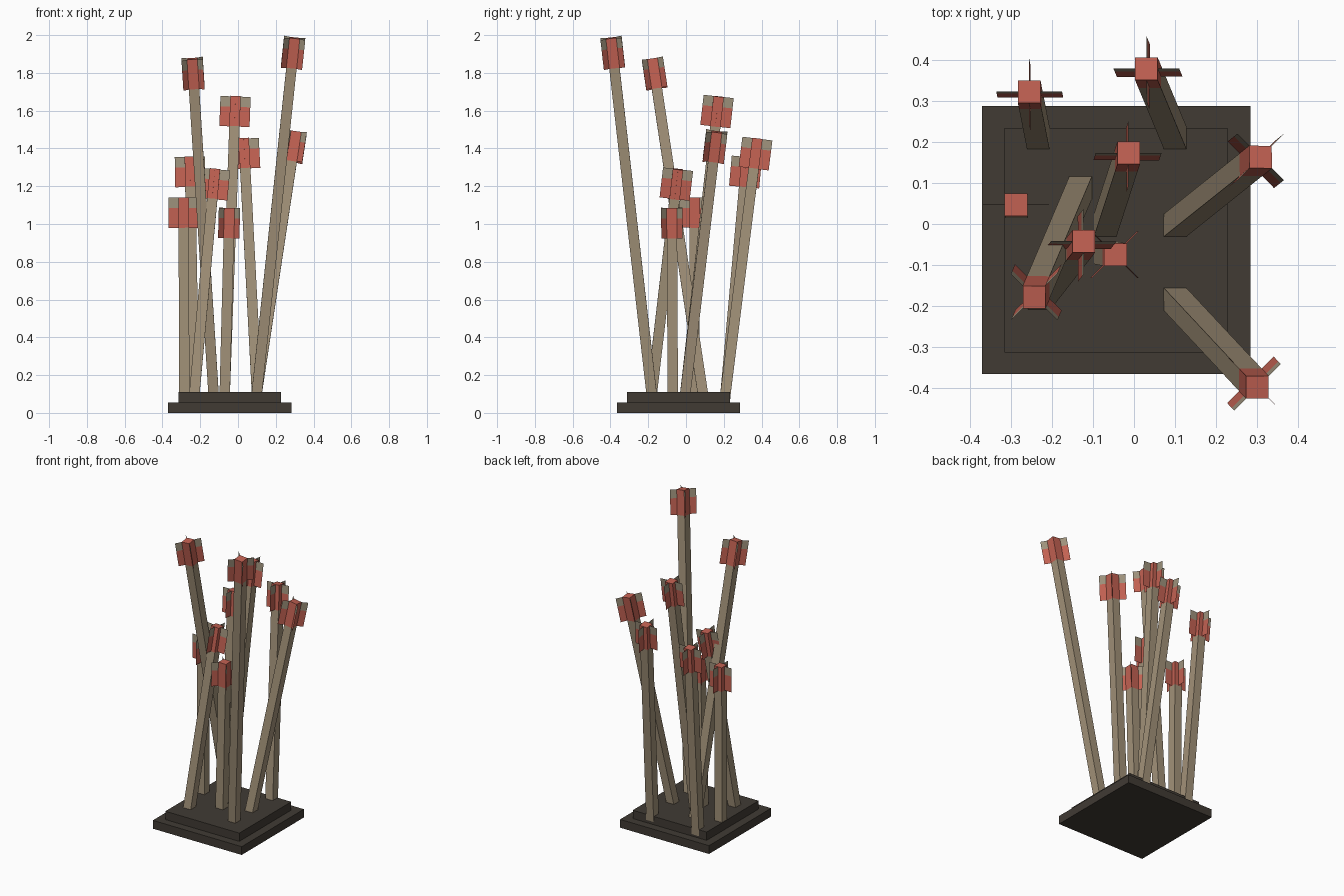
import bpy, bmesh, math
from mathutils import Vector, Matrix

if "Cube" in bpy.data.objects:
    bpy.data.objects.remove(bpy.data.objects["Cube"])


def material(name, rgb):
    m = bpy.data.materials.new(name)
    m.diffuse_color = (*rgb, 1)
    m.use_nodes = True
    m.node_tree.nodes["Principled BSDF"].inputs["Base Color"].default_value = m.diffuse_color
    return m


STONE = material("dark_stone", (0.052, 0.043, 0.034))
WOOD = material("tan_wood", (0.36, 0.285, 0.19))
RED = material("red_feather", (0.54, 0.12, 0.085))
PALE = material("grey_tan_feather", (0.34, 0.285, 0.20))

SHAFT = 0.055      # shaft thickness
SPAN = 0.08        # feather reach from the shaft axis
HEAD = 0.16        # length of the feathered end
TIP = 0.055        # pale band at the top of each feather


def new_object(name, bm, mats):
    bmesh.ops.recalc_face_normals(bm, faces=bm.faces)
    me = bpy.data.meshes.new(name)
    bm.to_mesh(me)
    bm.free()
    for m in mats:
        me.materials.append(m)
    ob = bpy.data.objects.new(name, me)
    bpy.context.collection.objects.link(ob)
    return ob


def box(name, lo, hi, mat):
    lo, hi = Vector(lo), Vector(hi)
    bm = bmesh.new()
    bmesh.ops.create_cube(bm, size=1, matrix=Matrix.Translation((lo + hi) / 2)
                          @ Matrix.Diagonal((*(hi - lo), 1)))
    return new_object(name, bm, [mat])


def feathers(name, angle):
    """Four thin vanes round the shaft end, hanging down from z = 0."""
    bm = bmesh.new()
    inner = SHAFT / 2
    for k in range(4):
        a = angle + k * math.pi / 2
        out = Vector((math.cos(a), math.sin(a), 0))
        for z0, z1, idx in ((0, -TIP, 1), (-TIP, -HEAD, 0)):
            vs = [bm.verts.new(out * r + Vector((0, 0, z)))
                  for r, z in ((inner, z0), (SPAN, z0), (SPAN, z1), (inner, z1))]
            bm.faces.new(vs).material_index = idx
    return new_object(name, bm, [RED, PALE])


def arrow(i, foot, top, diagonal):
    foot, top = Vector((*foot, 0.11)), Vector(top)
    axis = top - foot
    length = axis.length + 0.04     # sunk a little into the plinth
    pose = Matrix.Translation(top) @ Vector((0, 0, 1)).rotation_difference(axis).to_matrix().to_4x4()
    h = SHAFT / 2
    parts = [
        box(f"arrow_shaft_{i}", (-h, -h, -length), (h, h, -HEAD), WOOD),
        box(f"arrow_nock_{i}", (-h, -h, -HEAD), (h, h, 0), RED),
        feathers(f"arrow_feathers_{i}", math.pi / 4 if diagonal else 0),
    ]
    for p in parts:
        p.matrix_world = pose


# Stepped plinth
box("plinth_lower", (-0.37, -0.365, 0), (0.283, 0.287, 0.055), STONE)
box("plinth_upper", (-0.315, -0.312, 0.055), (0.228, 0.233, 0.11), STONE)

# Arrows: foot (x, y), top (x, y, z), diagonal feathers
ARROWS = [
    ((0.10, -0.183), (0.30, -0.397, 1.985), True),
    ((-0.13, 0.088), (-0.243, -0.178, 1.875), True),
    ((-0.07, -0.003), (-0.013, 0.173, 1.675), False),
    ((0.10, -0.003), (0.308, 0.163, 1.488), True),
    ((0.10, 0.21), (0.03, 0.378, 1.452), False),
    ((-0.233, 0.21), (-0.255, 0.322, 1.355), False),
    ((-0.23, -0.18), (-0.122, -0.042, 1.29), False),
    ((-0.285, 0.042), (-0.287, 0.047, 1.14), False),
    ((-0.07, -0.07), (-0.045, -0.075, 1.085), True),
]
for n, (foot, top, diagonal) in enumerate(ARROWS, 1):
    arrow(n, foot, top, diagonal)
